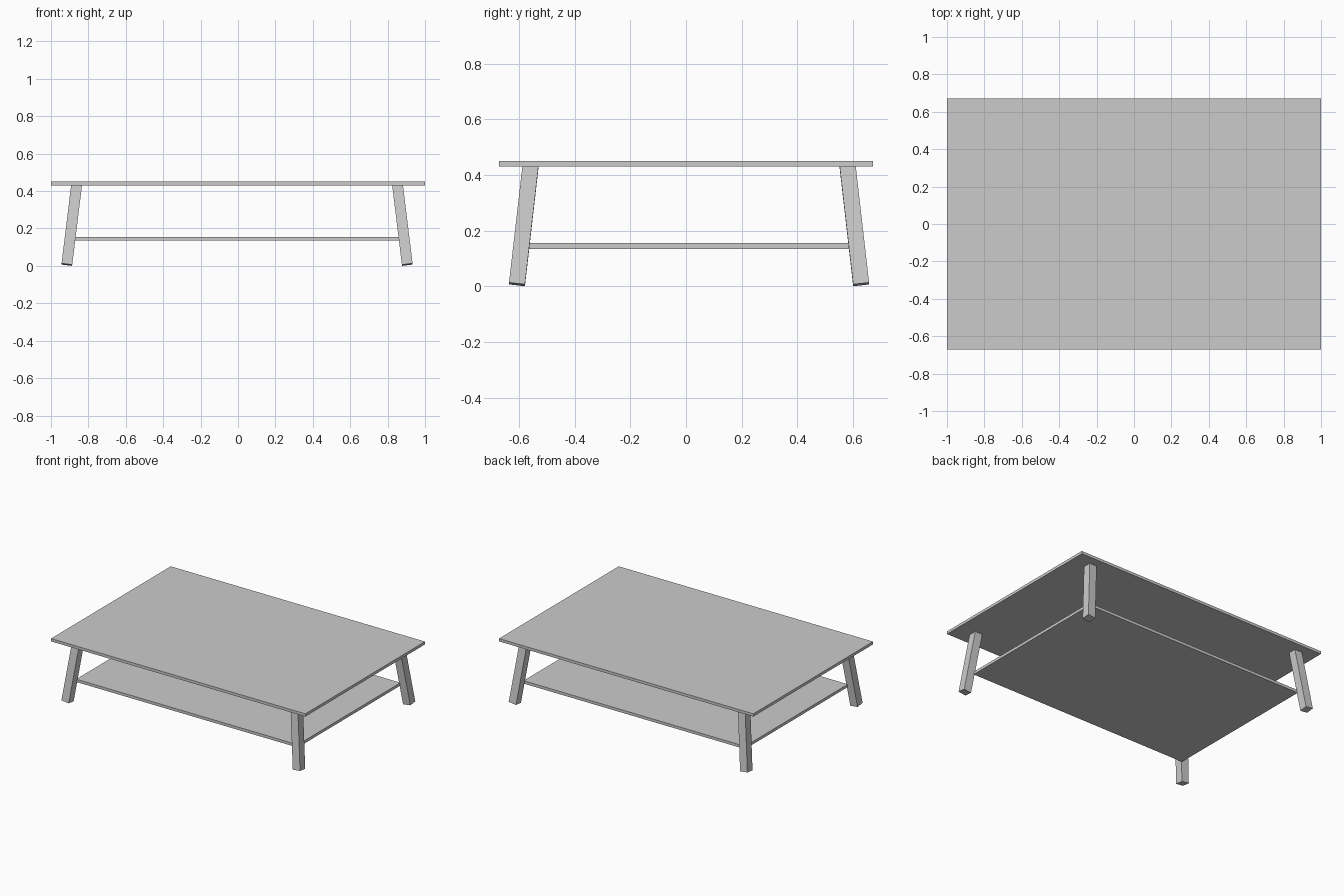
import bpy, bmesh, math
from mathutils import Matrix, Vector

if "Cube" in bpy.data.objects:
    bpy.data.objects.remove(bpy.data.objects["Cube"])

# the leg frame and shelf sit very slightly off the centre of the top
CX, CY = -0.005, 0.011


def box(name, size, matrix):
    bm = bmesh.new()
    bmesh.ops.create_cube(bm, size=1.0)
    bmesh.ops.scale(bm, vec=size, verts=bm.verts)
    bmesh.ops.transform(bm, matrix=matrix, verts=bm.verts)
    mesh = bpy.data.meshes.new(name)
    bm.to_mesh(mesh)
    bm.free()
    obj = bpy.data.objects.new(name, mesh)
    bpy.context.collection.objects.link(obj)
    return obj


# table top and lower shelf
box("table_top", (2.0, 1.344, 0.02), Matrix.Translation((0, 0, 0.441)))
box("lower_shelf", (1.742, 1.154, 0.02), Matrix.Translation((CX, CY, 0.145)))

# four splayed square legs, square-cut ends, tops sunk into the table top
TOP_Z, FOOT_Z, THICK = 0.440, 0.007, 0.0575
TILT_X, TILT_Y = math.radians(6.5), math.radians(7)
for side_y, depth in ((-1, "front"), (1, "back")):
    for side_x, side in ((-1, "left"), (1, "right")):
        rot = (Matrix.Rotation(-side_x * TILT_Y, 4, 'Y')
               @ Matrix.Rotation(side_y * TILT_X, 4, 'X'))
        axis = rot @ Vector((0, 0, 1))
        length = (TOP_Z - FOOT_Z) / axis.z
        top = Vector((CX + side_x * 0.857, CY + side_y * 0.569, TOP_Z))
        centre = top - axis * length / 2
        box(f"{depth}_{side}_leg", (THICK, THICK, length),
            Matrix.Translation(centre) @ rot)
